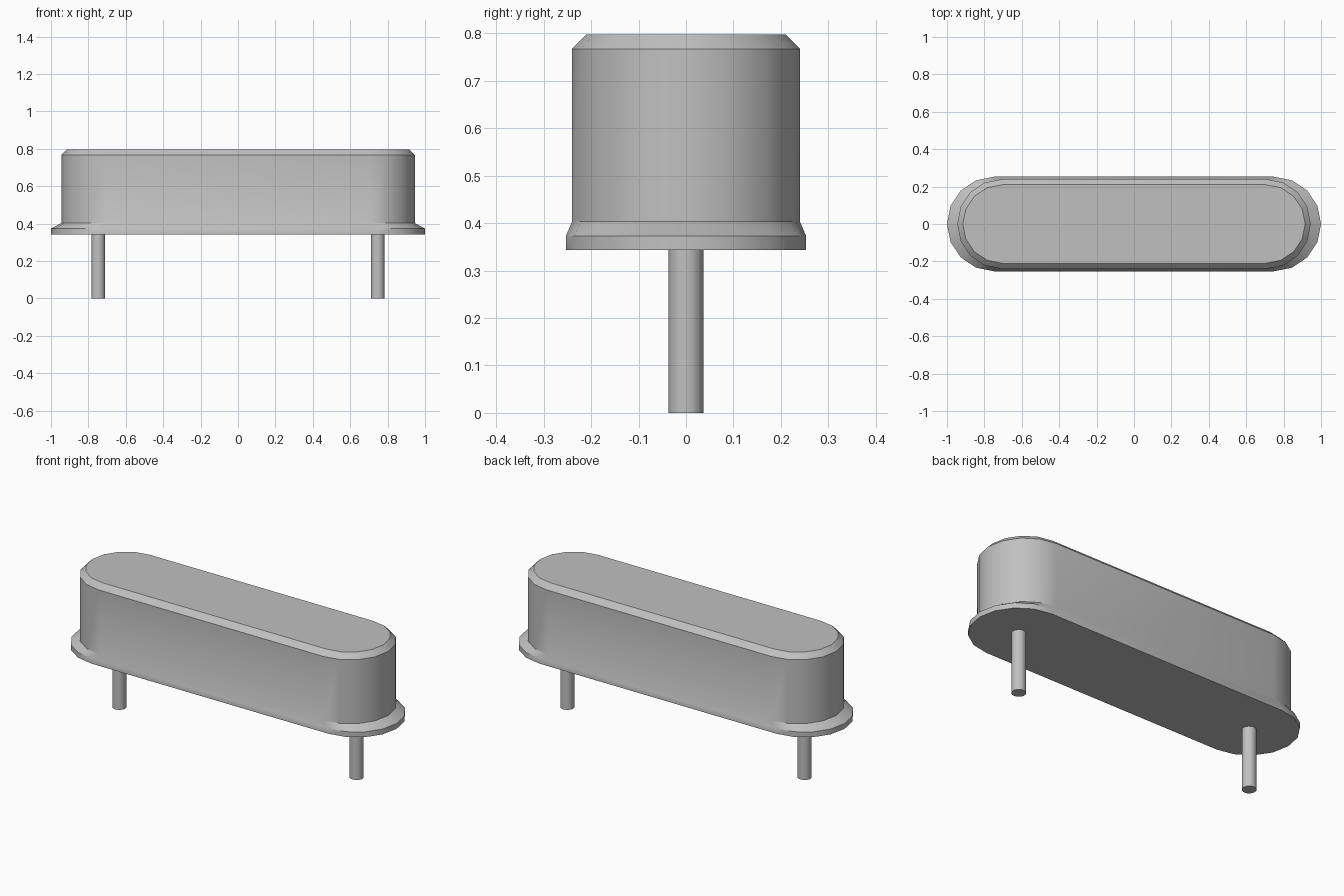
import bpy, bmesh, math

cube = bpy.data.objects.get("Cube")
if cube:
    bpy.data.objects.remove(cube, do_unlink=True)

metal = bpy.data.materials.new("silver_metal")
metal.use_nodes = True
colour = (0.53, 0.53, 0.53, 1)
metal.diffuse_color = colour
metal.node_tree.nodes["Principled BSDF"].inputs["Base Color"].default_value = colour


def pill(half_x, half_y, z, steps=8):
    """Outline with straight long sides and rounded ends."""
    pts = []
    for side in (1, -1):
        for i in range(steps + 1):
            a = -math.pi / 2 + math.pi * i / steps
            pts.append((side * (half_x - half_y + half_y * math.cos(a)),
                        side * half_y * math.sin(a), z))
    return pts


def circle(x, radius, z, steps=16):
    return [(x + radius * math.cos(2 * math.pi * i / steps),
             radius * math.sin(2 * math.pi * i / steps), z) for i in range(steps)]


def loft(name, outlines):
    """Bridge matching outlines from bottom to top and cap both ends."""
    bm = bmesh.new()
    rings = [[bm.verts.new(p) for p in o] for o in outlines]
    n = len(rings[0])
    for low, high in zip(rings, rings[1:]):
        for i in range(n):
            j = (i + 1) % n
            bm.faces.new((low[i], low[j], high[j], high[i]))
    bm.faces.new(rings[0][::-1])
    bm.faces.new(rings[-1])
    mesh = bpy.data.meshes.new(name)
    bm.to_mesh(mesh)
    bm.free()
    mesh.materials.append(metal)
    obj = bpy.data.objects.new(name, mesh)
    bpy.context.collection.objects.link(obj)
    bpy.ops.object.select_all(action='DESELECT')
    obj.select_set(True)
    bpy.context.view_layer.objects.active = obj
    bpy.ops.object.shade_smooth_by_angle(angle=math.radians(30))
    return obj


# Can with a flared base flange and a chamfered top rim
loft("can_with_flange", [pill(*row) for row in (
    (1.0, 0.253, 0.343),
    (1.0, 0.253, 0.373),
    (0.945, 0.24, 0.403),
    (0.945, 0.24, 0.767),
    (0.915, 0.21, 0.797))])

# Two round lead pins under the base
for side, x in (("left", 0.747), ("right", -0.747)):
    loft(side + "_pin", [circle(x, 0.037, 0.0), circle(x, 0.037, 0.343)])
